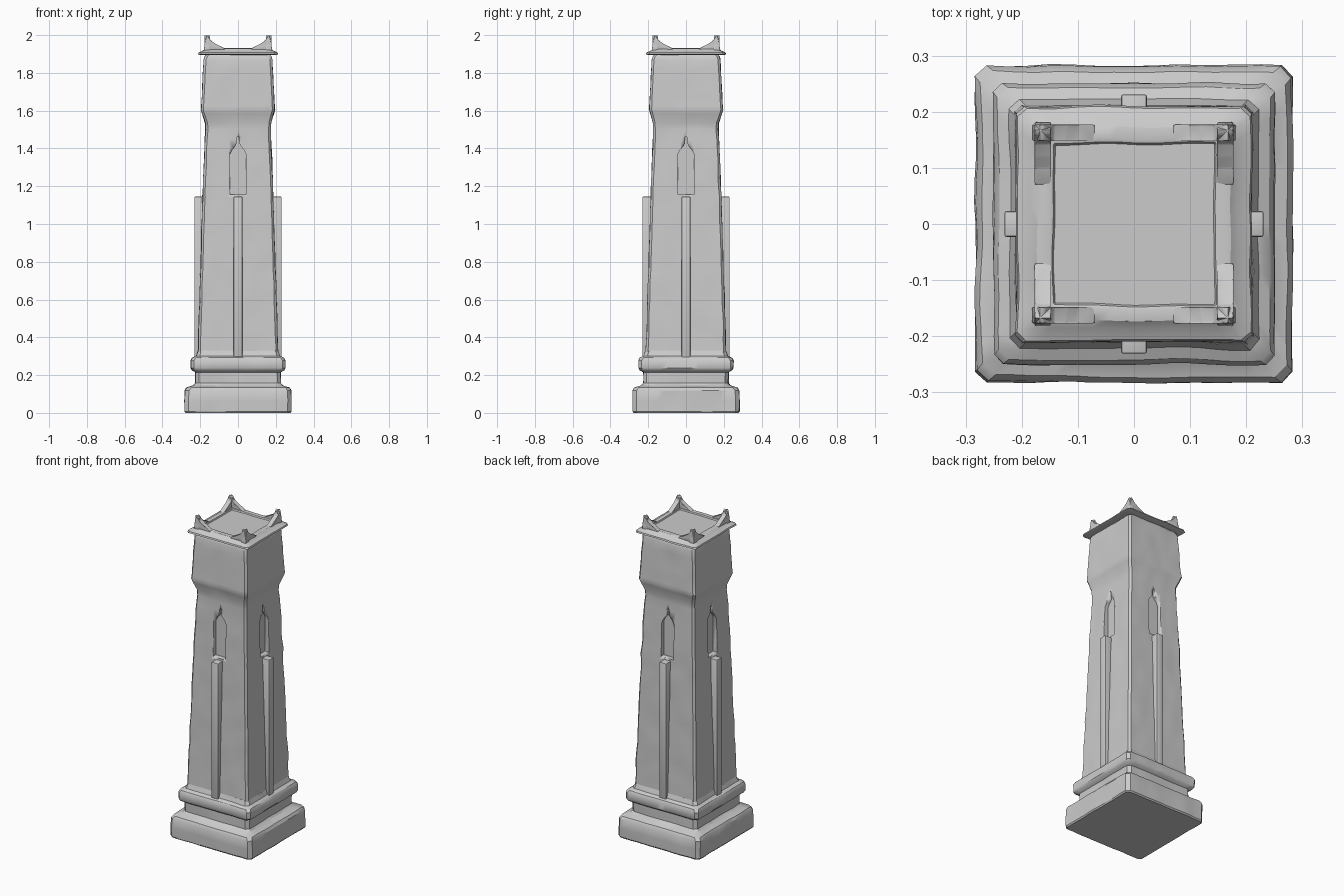
import bpy, bmesh, math
from mathutils import Vector, Matrix, noise

if "Cube" in bpy.data.objects:
    bpy.data.objects.remove(bpy.data.objects["Cube"])

SEG = 14  # points along each side of the square rings


def square_ring(h, c, z):
    """Square outline of half width h with corner chamfer c."""
    pts = []
    for k in range(4):
        rot = Matrix.Rotation(k * math.pi / 2, 3, 'Z')
        for i in range(SEG + 1):
            x = -(h - c) + 2 * (h - c) * i / SEG
            pts.append(rot @ Vector((x, -h, z)))
    return pts


def finish(name, bm, angle=32):
    bmesh.ops.recalc_face_normals(bm, faces=bm.faces)
    me = bpy.data.meshes.new(name)
    bm.to_mesh(me)
    bm.free()
    ob = bpy.data.objects.new(name, me)
    bpy.context.collection.objects.link(ob)
    bpy.ops.object.select_all(action='DESELECT')
    ob.select_set(True)
    bpy.context.view_layer.objects.active = ob
    bpy.ops.object.shade_smooth_by_angle(angle=math.radians(angle))
    return ob


def loft(name, profile, wear=0.003, step=0.05):
    """Loft (half width, chamfer, z) rings, with a little stone weathering."""
    rings = [profile[0]]
    for a, b in zip(profile, profile[1:]):
        n = max(1, round(abs(b[2] - a[2]) / step))
        for i in range(1, n + 1):
            rings.append([p + (q - p) * i / n for p, q in zip(a, b)])
    bm = bmesh.new()
    loops = []
    for r in rings:
        row = []
        for p in square_ring(*r):
            k = 1 + wear * noise.noise(p * 11) / max(r[0], 0.1)
            row.append(bm.verts.new((p.x * k, p.y * k, p.z)))
        loops.append(row)
    for a, b in zip(loops, loops[1:]):
        for i in range(len(a)):
            j = (i + 1) % len(a)
            bm.faces.new((a[i], a[j], b[j], b[i]))
    bm.faces.new(loops[0][::-1])
    bm.faces.new(loops[-1])
    return finish(name, bm)


def prism(name, outline, y0, y1, turn=0, mirror=False, bevel=0):
    """Extrude an x-z outline along y, then turn it around z."""
    bm = bmesh.new()
    front = [bm.verts.new((x, y0, z)) for x, z in outline]
    back = [bm.verts.new((x, y1, z)) for x, z in outline]
    bm.faces.new(front)
    bm.faces.new(back[::-1])
    for i in range(len(front)):
        j = (i + 1) % len(front)
        bm.faces.new((front[i], back[i], back[j], front[j]))
    if bevel:
        bmesh.ops.bevel(bm, geom=bm.edges[:], offset=bevel, segments=2,
                        profile=0.5, affect='EDGES')
    mat = Matrix.Rotation(turn * math.pi / 2, 4, 'Z')
    if mirror:
        mat = mat @ Matrix.Scale(-1, 4, (1, 0, 0))
    bm.transform(mat)
    return finish(name, bm)


# Plinth with its neck and moulding
loft("plinth", [
    (0.276, 0.018, 0.0), (0.282, 0.02, 0.008), (0.282, 0.02, 0.118),
    (0.272, 0.022, 0.134), (0.235, 0.02, 0.146), (0.225, 0.018, 0.158),
    (0.225, 0.018, 0.215), (0.243, 0.016, 0.226), (0.25, 0.016, 0.238),
    (0.25, 0.016, 0.277), (0.242, 0.018, 0.292), (0.222, 0.018, 0.302),
    (0.212, 0.018, 0.33)], wear=0.005)

# Tapering shaft with flared head
shaft = loft("shaft", [
    (0.214, 0.012, 0.28), (0.212, 0.012, 0.33), (0.187, 0.012, 1.14),
    (0.173, 0.012, 1.50), (0.174, 0.012, 1.535), (0.19, 0.012, 1.585),
    (0.196, 0.012, 1.605), (0.194, 0.012, 1.625), (0.181, 0.012, 1.87),
    (0.176, 0.014, 1.887), (0.165, 0.016, 1.9), (0.163, 0.016, 1.912)],
    wear=0.004)

# Pointed niches cut into the four faces
niche = [(-0.043, 1.157), (0.043, 1.157), (0.043, 1.37), (0.03, 1.395),
         (0.01, 1.418), (0.004, 1.46), (-0.004, 1.46), (-0.01, 1.418),
         (-0.03, 1.395), (-0.043, 1.37)]
for k in range(4):
    cutter = prism("niche_cutter", niche, -0.3, -0.157, k)
    cutter.hide_render = True
    mod = shaft.modifiers.new("niche", 'BOOLEAN')
    mod.operation = 'DIFFERENCE'
    mod.solver = 'EXACT'
    mod.object = cutter
    bpy.context.view_layer.objects.active = shaft
    bpy.ops.object.modifier_apply(modifier=mod.name)
    bpy.data.objects.remove(cutter)

# Upright ribs below the niches
for k in range(4):
    prism(f"rib_{k + 1}", [(-0.023, 0.29), (0.023, 0.29), (0.023, 1.145),
                           (-0.023, 1.145)], -0.231, -0.15, k, bevel=0.004)

# Cap slab with sloping eaves and a shallow tray
loft("cap", [
    (0.16, 0.01, 1.897), (0.2, 0.012, 1.895), (0.21, 0.014, 1.899),
    (0.207, 0.016, 1.908), (0.185, 0.012, 1.918), (0.172, 0.008, 1.929),
    (0.15, 0.004, 1.932), (0.145, 0.002, 1.93), (0.142, 0.002, 1.922)],
    wear=0.004)

# Corner horns, two arms at each corner
horn = [(0.182, 1.915), (0.177, 1.95), (0.168, 2.0), (0.158, 1.993),
        (0.143, 1.967), (0.12, 1.955), (0.1, 1.941), (0.07, 1.931),
        (0.07, 1.915)]
for k in range(4):
    for m in (False, True):
        side = "left" if m else "right"
        prism(f"horn_{k + 1}_{side}", horn, -0.177, -0.148, k, m, bevel=0.003)
